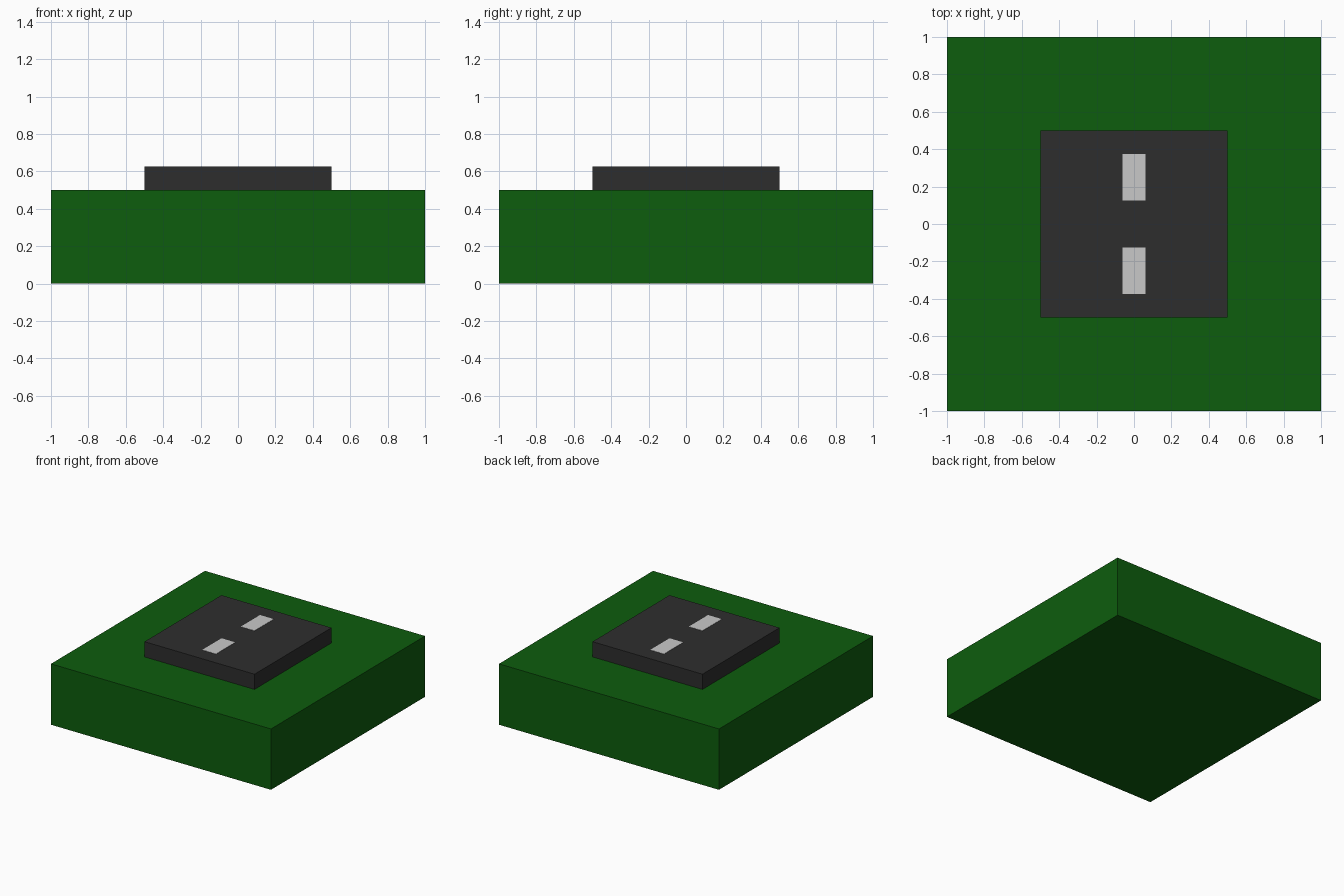
import bpy

cube = bpy.data.objects.get("Cube")
if cube:
    bpy.data.objects.remove(cube, do_unlink=True)


def material(name, rgb):
    m = bpy.data.materials.new(name)
    m.use_nodes = True
    color = (*rgb, 1.0)
    m.diffuse_color = color
    bsdf = next(n for n in m.node_tree.nodes if n.type == 'BSDF_PRINCIPLED')
    bsdf.inputs["Base Color"].default_value = color
    return m


def box(name, center, size, mat):
    """Box given by its centre in x, y and its bottom in z."""
    x, y, z = center
    bpy.ops.mesh.primitive_cube_add(size=1, location=(x, y, z + size[2] / 2))
    ob = bpy.context.object
    ob.name = name
    ob.scale = size
    bpy.ops.object.transform_apply(location=False, rotation=False, scale=True)
    ob.data.materials.append(mat)
    return ob


grass = material("grass green", (0.004, 0.109, 0.004))
asphalt = material("asphalt grey", (0.027, 0.027, 0.027))
paint = material("stripe white", (0.584, 0.584, 0.584))

# Ground block and the raised road slab on it
box("ground_block", (0, 0, 0), (2, 2, 0.5), grass)
box("road_slab", (0, 0, 0.5), (1, 1, 0.125), asphalt)

# Two painted dashes along the road's centre line
for name, y in (("front_dash", -0.25), ("back_dash", 0.25)):
    box(name, (0, y, 0.624), (0.125, 0.25, 0.003), paint)
